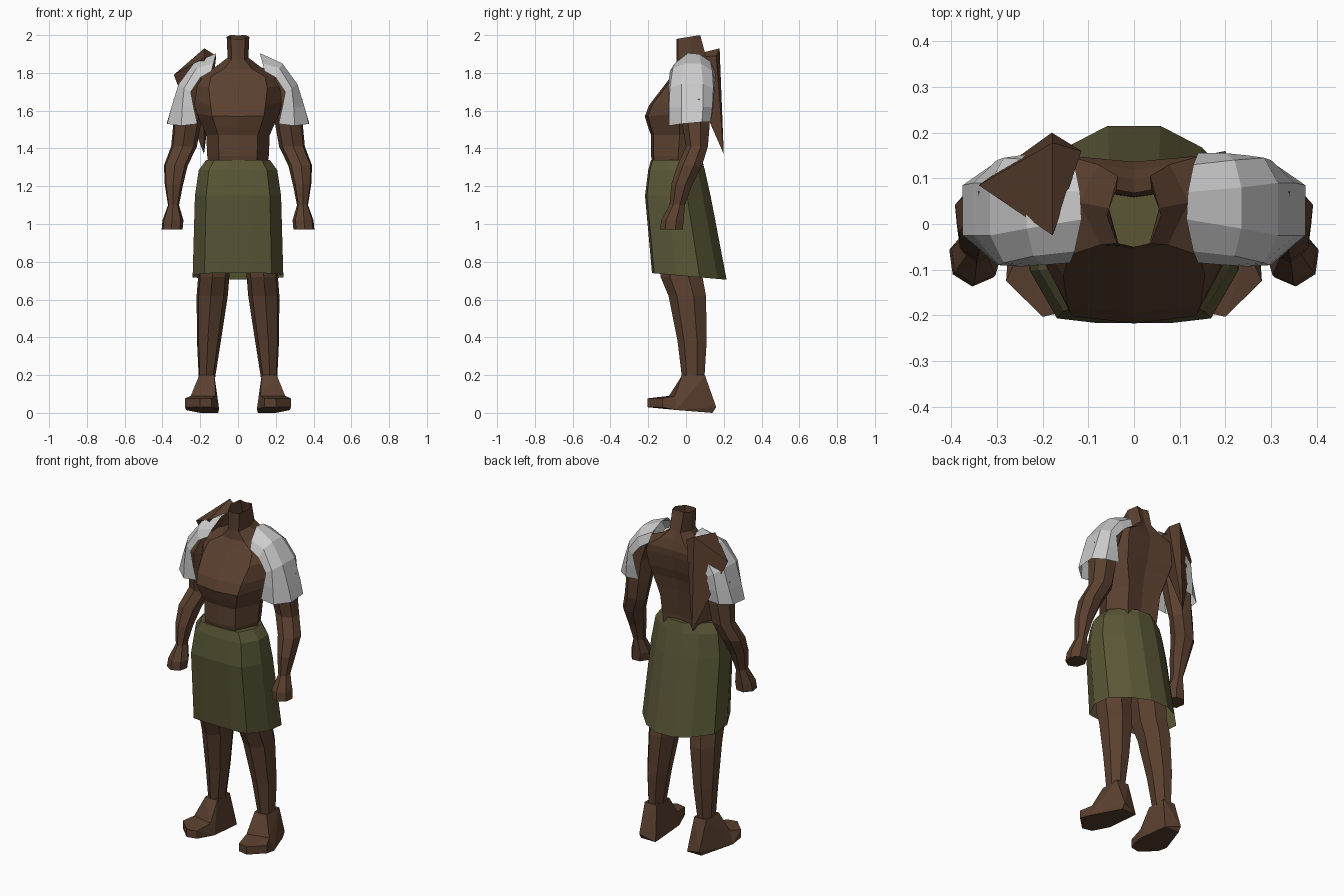
import bpy, bmesh, math


def material(name, color):
    m = bpy.data.materials.new(name)
    m.diffuse_color = (*color, 1)
    return m


SKIN = material("brown_skin", (0.105, 0.052, 0.029))
CLOTH = material("olive_cloth", (0.10, 0.094, 0.036))


def finish(bm, name, mat=None):
    bmesh.ops.recalc_face_normals(bm, faces=bm.faces)
    me = bpy.data.meshes.new(name)
    bm.to_mesh(me)
    bm.free()
    if mat:
        me.materials.append(mat)
    ob = bpy.data.objects.new(name, me)
    bpy.context.collection.objects.link(ob)
    return ob


def loft(name, rings, mat=None, closed=True, cap_start=False, cap_end=False):
    """Skin a row of equal-length point rings with flat faces."""
    bm = bmesh.new()
    rows = [[bm.verts.new(p) for p in r] for r in rings]
    n = len(rows[0])
    for a, b in zip(rows, rows[1:]):
        for i in range(n if closed else n - 1):
            j = (i + 1) % n
            bm.faces.new((a[i], a[j], b[j], b[i]))
    if cap_start:
        bm.faces.new(rows[0])
    if cap_end:
        bm.faces.new(rows[-1])
    return finish(bm, name, mat)


def hulls(name, groups, mat=None):
    bm = bmesh.new()
    for g in groups:
        vs = [bm.verts.new(p) for p in g]
        bmesh.ops.convex_hull(bm, input=vs)
    return finish(bm, name, mat)


def section(half, z, w, yf, yb, tilt=0):
    """Symmetric ring: half outline is (fraction of width, fraction front to back)."""
    def pt(u, v):
        return (u * w, yf + v * (yb - yf), z + tilt * v)
    right = [pt(u, v) for u, v in half]
    left = [pt(-u, v) for u, v in reversed(half) if u > 0]
    return right + left


def ellipse(x, y, z, rx, ry, n=7, turn=0.3):
    return [(x + rx * math.cos(turn + math.tau * i / n),
             y + ry * math.sin(turn + math.tau * i / n), z) for i in range(n)]


def flip(points, s):
    return [(s * x, y, z) for x, y, z in points]


# torso and open neck
body_half = [(0, 0), (0.62, 0.05), (1, 0.55), (0.65, 1), (0, 0.94)]
body = [  # z, half width, front y, back y, tilt
    (1.28, 0.15, -0.17, 0.07, 0),
    (1.36, 0.163, -0.185, 0.075, 0),
    (1.47, 0.168, -0.185, 0.09, 0),
    (1.51, 0.19, -0.20, 0.10, 0.02),
    (1.57, 0.22, -0.218, 0.115, 0.03),
    (1.63, 0.235, -0.195, 0.135, 0.03),
    (1.72, 0.25, -0.125, 0.15, 0.03),
    (1.78, 0.23, -0.08, 0.15, 0.01),
    (1.82, 0.12, -0.055, 0.13, 0.02),
    (1.87, 0.055, -0.05, 0.105, 0.02),
    (1.98, 0.06, -0.05, 0.075, 0.02)]
loft("torso", [section(body_half, *r) for r in body], SKIN)

# skirt with closed waist and open hem
skirt_half = [(0.35, 0), (0.74, 0.03), (1, 0.33), (1, 0.64), (0.62, 0.88), (0.24, 1)]
skirt = [(1.34, 0.168, -0.185, 0.085, 0), (1.285, 0.208, -0.20, 0.10, 0),
         (1.15, 0.228, -0.217, 0.13, 0), (0.74, 0.24, -0.18, 0.215, -0.035)]
loft("skirt", [section(skirt_half, *r) for r in skirt], CLOTH, cap_start=True)

arm = [(0.21, 0.05, 1.77, 0.06, 0.08), (0.26, 0.045, 1.66, 0.085, 0.085),
       (0.272, 0.055, 1.52, 0.075, 0.075), (0.287, 0.06, 1.41, 0.07, 0.06),
       (0.33, 0.022, 1.31, 0.065, 0.068), (0.34, -0.02, 1.21, 0.05, 0.058),
       (0.342, -0.045, 1.10, 0.03, 0.042), (0.345, -0.07, 1.02, 0.057, 0.062),
       (0.35, -0.075, 0.97, 0.057, 0.062)]
leg = [(0.11, -0.03, 1.05, 0.10, 0.12), (0.13, -0.02, 0.72, 0.085, 0.115),
       (0.138, 0.01, 0.62, 0.085, 0.103), (0.155, 0.035, 0.38, 0.065, 0.08),
       (0.165, 0.04, 0.19, 0.045, 0.062)]
# foot: ankle block and toe block share the instep points
instep = [(0.12, -0.09, 0.09), (0.25, -0.06, 0.09), (0.10, -0.08, 0.02), (0.275, -0.05, 0.015)]
heel = [(0.125, -0.02, 0.2), (0.205, -0.02, 0.2), (0.125, 0.1, 0.2), (0.205, 0.1, 0.2),
        (0.105, 0.14, 0), (0.2, 0.16, 0.03), (0.2, 0.14, 0)]
toes = [(x, y, z) for x, y in ((0.14, -0.19), (0.2, -0.203), (0.28, -0.125))
        for z in (0.03, 0.077)]

# pauldron: arches from the neck side out and down over the arm
pauldron = [
    [(0.14, -0.085, 1.81), (0.13, -0.06, 1.85), (0.115, 0.01, 1.905),
     (0.118, 0.07, 1.90), (0.13, 0.13, 1.86), (0.14, 0.155, 1.80)],
    [(0.20, -0.09, 1.775), (0.22, -0.07, 1.825), (0.235, -0.01, 1.85),
     (0.235, 0.08, 1.85), (0.22, 0.14, 1.81), (0.20, 0.155, 1.76)],
    [(0.25, -0.093, 1.70), (0.285, -0.085, 1.72), (0.315, -0.025, 1.74),
     (0.315, 0.09, 1.74), (0.285, 0.145, 1.72), (0.25, 0.15, 1.70)],
    [(0.235, -0.093, 1.62), (0.295, -0.09, 1.62), (0.352, -0.025, 1.62),
     (0.352, 0.09, 1.62), (0.30, 0.14, 1.62), (0.235, 0.145, 1.62)],
    [(0.215, -0.09, 1.53), (0.30, -0.09, 1.52), (0.375, -0.025, 1.53),
     (0.375, 0.085, 1.54), (0.31, 0.13, 1.54), (0.22, 0.135, 1.55)]]

for s, side in ((1, "right"), (-1, "left")):
    loft(side + "_arm", [flip(ellipse(*r), s) for r in arm], SKIN,
         cap_start=True, cap_end=True)
    loft(side + "_leg", [flip(ellipse(*r), s) for r in leg], SKIN,
         cap_start=True, cap_end=True)
    hulls(side + "_foot", [flip(heel + instep, s), flip(instep + toes, s)], SKIN)
    loft(side + "_pauldron", [flip(r, s) for r in pauldron], closed=False)

# pointed shard behind one shoulder
hulls("back_shard", [[(-0.34, 0.085, 1.79), (-0.178, 0.178, 1.93), (-0.115, 0.16, 1.89),
                      (-0.178, -0.025, 1.88), (-0.18, 0.2, 1.37)]], SKIN)
